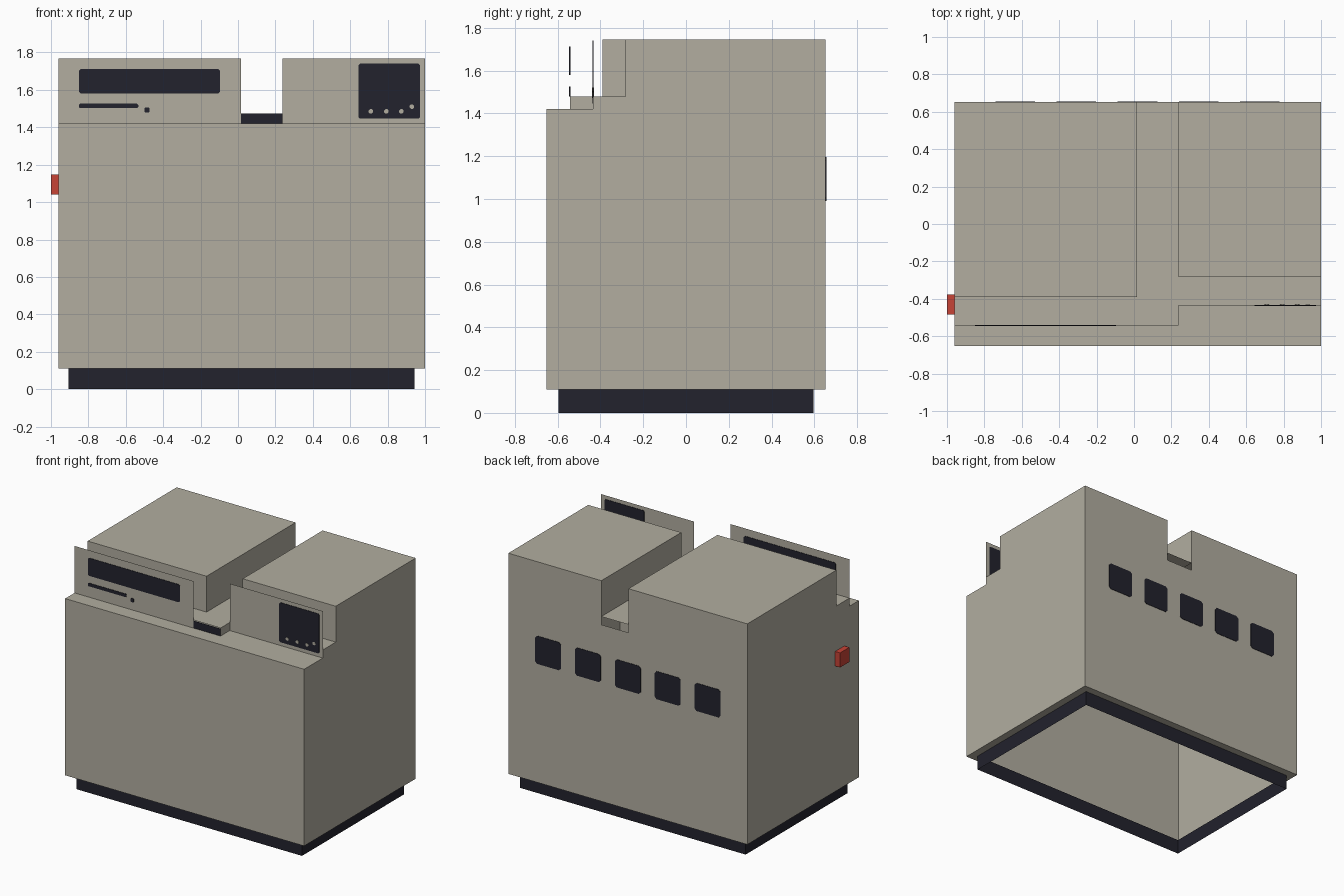
import bpy, bmesh

cube = bpy.data.objects.get("Cube")
if cube:
    bpy.data.objects.remove(cube, do_unlink=True)


def material(name, rgb):
    m = bpy.data.materials.new(name)
    m.use_nodes = True
    m.diffuse_color = (*rgb, 1)
    m.node_tree.nodes["Principled BSDF"].inputs["Base Color"].default_value = (*rgb, 1)
    return m


BEIGE = material("warm_beige", (0.445, 0.423, 0.352))
DARK = material("dark_navy", (0.016, 0.016, 0.026))
RED = material("signal_red", (0.57, 0.056, 0.037))


def finish(name, bm, mat):
    me = bpy.data.meshes.new(name)
    bm.to_mesh(me)
    bm.free()
    me.materials.append(mat)
    ob = bpy.data.objects.new(name, me)
    bpy.context.collection.objects.link(ob)
    return ob


def face(bm, pts):
    return bm.faces.new([bm.verts.new(p) for p in pts])


def strip(bm, path, x0, x1):
    """Sweep a (y, z) path along x."""
    for (ya, za), (yb, zb) in zip(path, path[1:]):
        face(bm, [(x0, ya, za), (x1, ya, za), (x1, yb, zb), (x0, yb, zb)])


def cap(bm, outline, x):
    face(bm, [(x, y, z) for y, z in outline])


def box(name, lo, hi, mat):
    bm = bmesh.new()
    bmesh.ops.create_cube(bm, size=1)
    for v in bm.verts:
        v.co = [lo[i] if v.co[i] < 0 else hi[i] for i in range(3)]
    return finish(name, bm, mat)


def plate(name, x0, x1, z0, z1, y, mat, cut=0.0, t=0.003):
    """Thin upright plate facing front and back, with clipped corners."""
    if cut:
        o = [(x0 + cut, z0), (x1 - cut, z0), (x1, z0 + cut), (x1, z1 - cut),
             (x1 - cut, z1), (x0 + cut, z1), (x0, z1 - cut), (x0, z0 + cut)]
    else:
        o = [(x0, z0), (x1, z0), (x1, z1), (x0, z1)]
    bm = bmesh.new()
    f = face(bm, [(x, y - t, z) for x, z in o])
    if t:
        ext = bmesh.ops.extrude_face_region(bm, geom=[f], use_keep_orig=True)
        for v in ext["geom"]:
            if isinstance(v, bmesh.types.BMVert):
                v.co.y = y + t
        bmesh.ops.recalc_face_normals(bm, faces=bm.faces)
    return finish(name, bm, mat)


# Main dimensions
XL, XA, XB, XR = -0.96, 0.015, 0.237, 1.0      # left edge, channel, right edge
YF, YB = -0.653, 0.653                         # front and back walls
Z0, DECK, STEP, TOP, PANEL = 0.11, 1.42, 1.48, 1.746, 1.768
PX0, PX1, PY = -0.907, 0.943, 0.597            # plinth
YL, YR = -0.543, -0.435                        # panel planes

# Cabinet shell, open underneath, with two raised blocks
bm = bmesh.new()
for x0, x1, outer, panel_y, block_y in ((XL, XA, XL, YL, -0.39), (XB, XR, XR, YR, -0.283)):
    front = [(YF, Z0), (YF, DECK), (panel_y, DECK)]
    upper = [(panel_y, STEP), (block_y, STEP), (block_y, TOP), (YB, TOP), (YB, Z0)]
    strip(bm, [(-PY, Z0)] + front, x0, x1)
    strip(bm, upper + [(PY, Z0)], x0, x1)
    cap(bm, front + upper, outer)
    cap(bm, [(block_y, STEP), (block_y, TOP), (YB, TOP), (YB, STEP)],
        XA if outer == XL else XB)
# Channel between the blocks, with a slot at the back
strip(bm, [(-PY, Z0), (YF, Z0), (YF, DECK), (YL, DECK)], XA, XB)
strip(bm, [(YL, STEP), (YB, STEP)], XA, XB)
strip(bm, [(YB, DECK), (YB, Z0), (PY, Z0)], XA, XB)
cap(bm, [(YL, DECK), (YR, DECK), (YR, STEP), (YL, STEP)], XB)
# Underside rims at the sides
strip(bm, [(-PY, Z0), (PY, Z0)], XL, PX0)
strip(bm, [(-PY, Z0), (PY, Z0)], PX1, XR)
bmesh.ops.remove_doubles(bm, verts=bm.verts, dist=0.0005)
bmesh.ops.recalc_face_normals(bm, faces=bm.faces)
finish("cabinet_shell", bm, BEIGE)

# Recessed plinth ring
bm = bmesh.new()
ring = [(PX0, -PY), (PX1, -PY), (PX1, PY), (PX0, PY)]
for (xa, ya), (xb, yb) in zip(ring, ring[1:] + ring[:1]):
    face(bm, [(xa, ya, 0), (xb, yb, 0), (xb, yb, Z0), (xa, ya, Z0)])
bmesh.ops.remove_doubles(bm, verts=bm.verts, dist=0.0005)
finish("plinth", bm, DARK)

# Upright control panels and the dark channel front
plate("left_control_panel", XL, XA, DECK, PANEL, YL, BEIGE, t=0)
plate("right_control_panel", XB, XR, DECK, PANEL, YR, BEIGE, t=0)
plate("channel_front", XA, XB, DECK, 1.475, YL, DARK, t=0)

# Panel details
plate("long_display", -0.85, -0.095, 1.58, 1.712, YL, DARK, 0.01)
plate("card_slot", -0.85, -0.533, 1.502, 1.526, YL, DARK, 0.006)
plate("small_button", -0.5, -0.473, 1.478, 1.507, YL, DARK, 0.005)
plate("square_screen", 0.645, 0.972, 1.446, 1.74, YR, DARK, 0.008)
for i, (x, z) in enumerate(((0.71, 1.485), (0.793, 1.485), (0.873, 1.485), (0.93, 1.51))):
    plate(f"screen_dot_{i + 1}", x - 0.012, x + 0.012, z - 0.012, z + 0.012,
          YR, BEIGE, 0.007, t=0.0045)

# Row of rear vents
for i in range(5):
    x = 0.673 - 0.327 * i
    plate(f"rear_vent_{i + 1}", x - 0.106, x + 0.106, 0.99, 1.197, YB, DARK, 0.016)

# Side switch
box("side_switch", (-1.0, -0.485, 1.04), (XL, -0.377, 1.148), RED)
